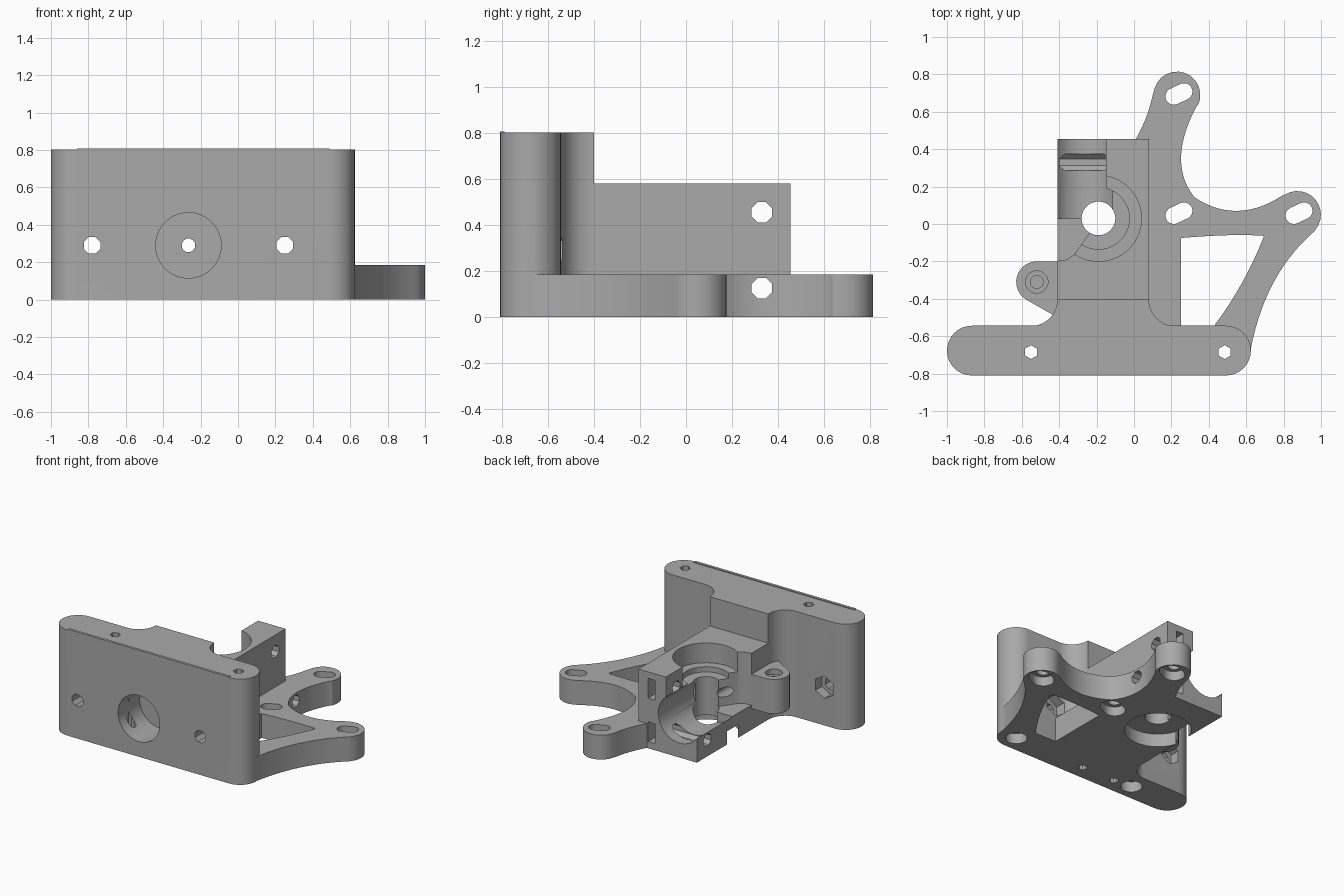
import bpy, bmesh
from math import cos, sin, pi, atan2, radians
from mathutils import Vector

if "Cube" in bpy.data.objects:
    bpy.data.objects.remove(bpy.data.objects["Cube"])

grey = bpy.data.materials.new("plain_grey")
grey.use_nodes = True
colour = (0.4, 0.4, 0.4, 1)
grey.diffuse_color = colour
grey.node_tree.nodes["Principled BSDF"].inputs["Base Color"].default_value = colour

AXES = {"z": lambda u, v, w: (u, v, w),
        "x": lambda u, v, w: (w, u, v),
        "y": lambda u, v, w: (u, w, v)}


def prism(name, outline, lo, hi, axis="z"):
    """Extrude a closed outline along an axis from lo to hi."""
    bm = bmesh.new()
    place = AXES[axis]
    ends = [[bm.verts.new(place(u, v, w)) for u, v in outline] for w in (lo, hi)]
    bm.faces.new(ends[0])
    bm.faces.new(ends[1])
    for i in range(len(outline)):
        j = (i + 1) % len(outline)
        bm.faces.new((ends[0][i], ends[0][j], ends[1][j], ends[1][i]))
    bmesh.ops.recalc_face_normals(bm, faces=bm.faces[:])
    mesh = bpy.data.meshes.new(name)
    bm.to_mesh(mesh)
    bm.free()
    mesh.materials.append(grey)
    obj = bpy.data.objects.new(name, mesh)
    bpy.context.scene.collection.objects.link(obj)
    return obj


def rect(u0, u1, v0, v1):
    return [(u0, v0), (u1, v0), (u1, v1), (u0, v1)]


def arc(cx, cy, r, a0, a1, n=12):
    angles = [radians(a0 + (a1 - a0) * i / n) for i in range(n + 1)]
    return [(cx + r * cos(a), cy + r * sin(a)) for a in angles]


def circle(cx, cy, r, n=48):
    return [(cx + r * cos(2 * pi * (i + .5) / n), cy + r * sin(2 * pi * (i + .5) / n))
            for i in range(n)]


def bend(a, m, b, n=14):
    """Smooth curve from a to b passing through m."""
    a, m, b = Vector(a), Vector(m), Vector(b)
    c = 2 * m - (a + b) / 2
    return [tuple(a * (1 - t) ** 2 + c * 2 * t * (1 - t) + b * t * t)
            for t in (i / n for i in range(n + 1))]


def slot(cx, cy, half, r, turn):
    dx, dy = half * cos(radians(turn)), half * sin(radians(turn))
    return (arc(cx + dx, cy + dy, r, turn - 90, turn + 90)
            + arc(cx - dx, cy - dy, r, turn + 90, turn + 270))


def combine(target, tool, operation):
    mod = target.modifiers.new("combine", "BOOLEAN")
    mod.operation = operation
    mod.solver = "EXACT"
    mod.object = tool
    bpy.context.view_layer.update()
    graph = bpy.context.evaluated_depsgraph_get()
    result = bpy.data.meshes.new_from_object(target.evaluated_get(graph))
    target.modifiers.clear()
    target.data = result
    bpy.data.objects.remove(tool)


# Front wall with rounded ends
wall = arc(.492, -.677, .133, -90, 90, 16) + arc(-.867, -.677, .133, 90, 270, 16)
body = prism("extruder_bracket", wall, 0, .802)


def add(*args):
    combine(body, prism("part", *args), "UNION")


def cut(*args):
    combine(body, prism("cutter", *args), "DIFFERENCE")


# Thin lip along the front edge of the wall top
add(rect(-.86, .49, -.81, -.79), .78, .808)

# Tall core blended into the wall
core = ([(-.56, -.6), (.22, -.6)] + arc(.22, -.405, .14, 270, 180)
        + [(.08, -.4), (-.41, -.4)] + arc(-.55, -.405, .14, 0, -90))
add(core, 0, .802)

# Drive block
add(rect(-.41, .08, -.46, .455), 0, .58)

# Mounting arm plate
plate = ([(0, -.6), (.55, -.62)]
         + bend((.622, -.68), (.745, -.315), (.963, -.04))
         + arc(.873, .05, .126, -40, 122)
         + bend((.79, .15), (.55, .07), (.32, .145))
         + bend((.31, .16), (.252, .37), (.335, .63))
         + arc(.23, .69, .125, -25, 165)
         + bend((.10, .69), (.065, .57), (.01, .455), 6) + [(0, .45)])
add(plate, 0, .185)
cut([(.25, -.545), (.43, -.545)] + bend((.435, -.535), (.58, -.31), (.695, -.065), 8)
    + bend((.69, -.063), (.5, -.06), (.25, -.075), 8), -.1, .3)

# Idler hinge boss
boss = arc(-.52, -.31, .11, 90, 240) + [(-.435, -.485), (-.36, -.485), (-.36, -.2)]
add(boss, .16, .42)
cut(circle(-.52, -.31, .06, 24), .38, .5)
cut(circle(-.52, -.31, .035, 16), .2, .5)

# Open idler side of the drive block
cut([(-.15, .5), (-.7, .5), (-.7, -.198), (-.41, -.198), (-.36, -.19), (-.32, -.165),
     (-.24, -.05), (-.24, .03), (-.15, .03)], .188, .9)
# Round channel behind the drive shaft
cut(circle(-.265, .29, .18), .03, .6, "y")

# Drive shaft bore with stepped bearing seats
for radius, low, high in ((.23, .43, .7), (.165, .39, .7), (.09, -.1, .7), (.23, -.1, .1)):
    cut(circle(-.19, .03, radius), low, high)

# Nozzle socket and feed hole
cut(circle(-.265, .29, .175), -.9, -.55, "y")
cut(circle(-.265, .29, .037, 12), -.7, .2, "y")

# Wall screws with hexagonal nut pockets, and vertical wall holes
for x in (-.78, .25):
    cut(circle(x, .29, .048, 8), -.9, -.4, "y")
    cut(circle(x, .29, .085, 6), -.62, -.5, "y")
for x in (-.55, .485):
    cut(circle(x, -.685, .037, 6), -.1, .9)
    cut(circle(x, -.685, .075, 24), -.1, .08)

# Nozzle retaining pins from below
for x in (-.405, -.125):
    cut(circle(x, -.7, .032, 10), -.1, .35)

# Idler screws across the block, with nut slots from the back
for z in (.125, .455):
    cut(circle(.33, z, .048, 8), -.6, .6, "x")
    cut(rect(-.06, 0, z - .075, z + .075), .25, .6, "y")

# Slotted arm holes with round recesses underneath
for x, y in ((.24, .695), (.24, .058), (.882, .058)):
    cut(slot(x, y, .03, .045, 25), -.1, .3)
    cut(slot(x, y, .03, .075, 25), -.1, .07)

# Shading
bpy.ops.object.select_all(action="DESELECT")
body.select_set(True)
bpy.context.view_layer.objects.active = body
bpy.ops.object.shade_smooth_by_angle(angle=radians(30))
